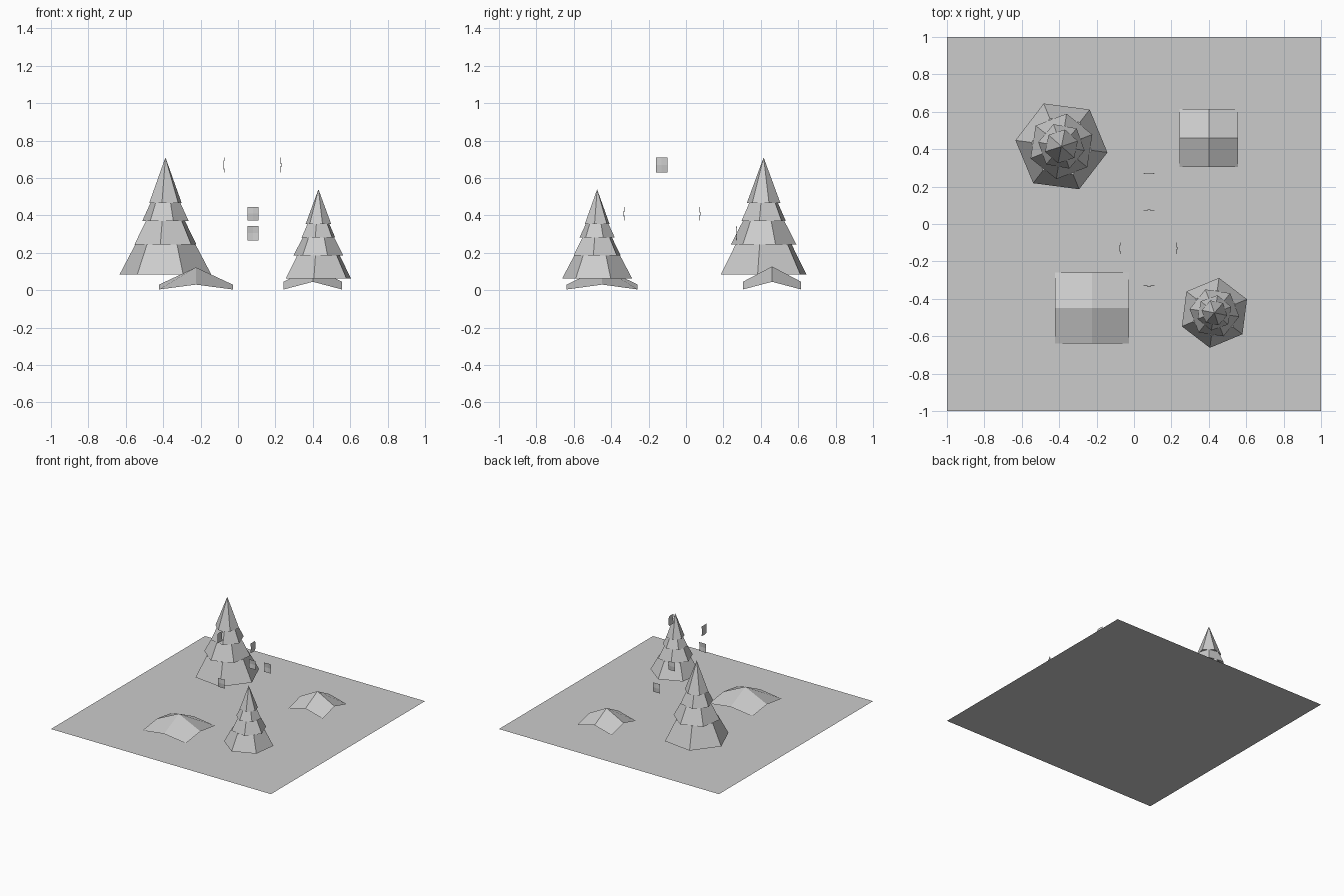
import bpy, bmesh
from math import radians, pi
from mathutils import Matrix, Vector

if "Cube" in bpy.data.objects:
    bpy.data.objects.remove(bpy.data.objects["Cube"])


def finish(bm, name):
    mesh = bpy.data.meshes.new(name)
    bm.to_mesh(mesh)
    bm.free()
    obj = bpy.data.objects.new(name, mesh)
    bpy.context.collection.objects.link(obj)
    return obj


def bulged_patch(name, loc, sx, sy, mid, top, rot=Matrix(), low=0.0):
    """2 x 2 quad patch: low corners, raised edge middles, highest centre."""
    bm = bmesh.new()
    bmesh.ops.create_grid(bm, x_segments=2, y_segments=2, size=1)
    for v in bm.verts:
        on_edge = round(abs(v.co.x) + abs(v.co.y))
        v.co = Vector((v.co.x * sx, v.co.y * sy, (top, mid, low)[on_edge]))
    bm.transform(Matrix.Translation(loc) @ rot)
    return finish(bm, name)


def tree(name, loc, scale, angle):
    """Stacked six-sided skirts, each twisted against the one below."""
    bm = bmesh.new()
    heights = [0.083, 0.245, 0.37, 0.465, 0.71]
    radii = [(0.248, 0.162), (0.177, 0.112), (0.126, 0.082), (0.092, 0)]
    for i, (r1, r2) in enumerate(radii):
        z0, z1 = heights[i], heights[i + 1]
        turn = radians(angle - 30 + 28.6 * i)
        bmesh.ops.create_cone(
            bm, cap_ends=True, segments=6, radius1=r1, radius2=r2, depth=z1 - z0,
            matrix=Matrix.Translation((0, 0, (z0 + z1) / 2)) @ Matrix.Rotation(turn, 4, 'Z'))
    bmesh.ops.remove_doubles(bm, verts=bm.verts, dist=0.0005)
    bm.transform(Matrix.Translation(loc) @ Matrix.Scale(scale, 4))
    return finish(bm, name)


# Ground sheet
bm = bmesh.new()
bmesh.ops.create_grid(bm, x_segments=1, y_segments=1, size=1)
finish(bm, "ground_sheet")

# Conifers
tree("large_tree", (-0.388, 0.415, 0), 1.0, -7.5)
tree("small_tree", (0.43, -0.475, 0), 0.76, 22.6)

# Low mounds
bulged_patch("front_mound", (-0.225, -0.448, 0), 0.197, 0.19, 0.03, 0.122, low=0.004)
bulged_patch("back_mound", (0.40, 0.46, 0), 0.156, 0.156, 0.045, 0.127, low=0.004)

# Small floating plates, bulging outward: (name, location, heading, half height)
plates = [
    ("plate_front", (0.08, -0.328, 0.409), -pi / 2, 0.036),
    ("plate_middle", (0.08, 0.071, 0.409), pi / 2, 0.036),
    ("plate_back", (0.08, 0.268, 0.305), pi / 2, 0.038),
    ("plate_left", (-0.072, -0.13, 0.67), pi, 0.04),
    ("plate_right", (0.226, -0.13, 0.67), 0, 0.04),
]
for name, loc, heading, half in plates:
    # turn the patch normal from +z to +x, then to its heading
    rot = Matrix.Rotation(heading, 4, 'Z') @ Matrix.Rotation(pi / 2, 4, 'Y')
    bulged_patch(name, loc, half, 0.03, 0.003, 0.006, rot)
